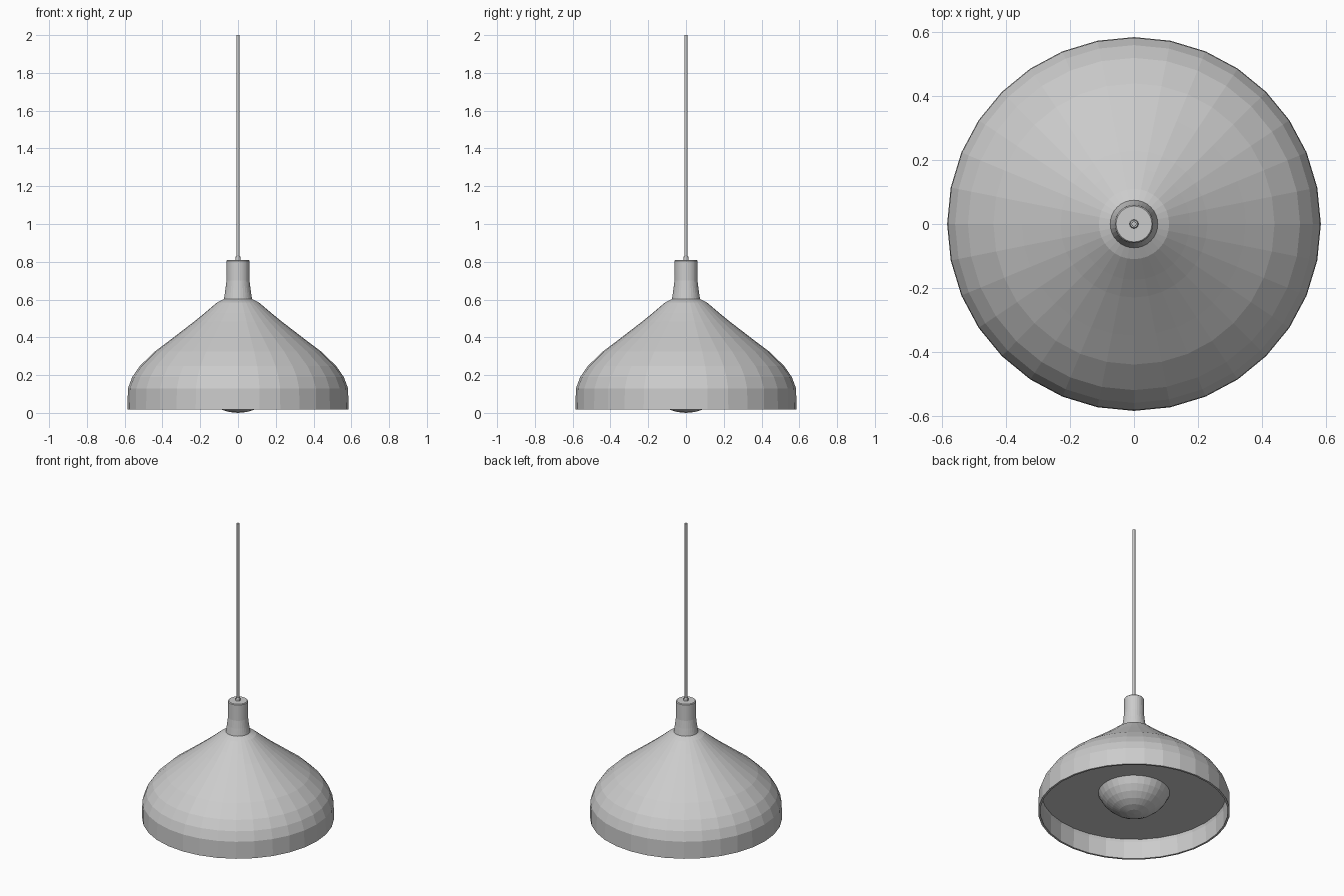
import bpy, bmesh
from math import sin, cos, pi, radians

if "Cube" in bpy.data.objects:
    bpy.data.objects.remove(bpy.data.objects["Cube"])


def lathe(name, profile, sides=32):
    """Spin (radius, z) points about z; points with zero radius become poles."""
    bm = bmesh.new()
    rings = []
    for r, z in profile:
        count = sides if r > 0 else 1
        rings.append([bm.verts.new((r * cos(2 * pi * i / sides),
                                    r * sin(2 * pi * i / sides), z))
                      for i in range(count)])
    for a, b in zip(rings, rings[1:]):
        for i in range(sides):
            j = (i + 1) % sides
            if len(a) == 1:
                bm.faces.new((a[0], b[j], b[i]))
            elif len(b) == 1:
                bm.faces.new((a[i], a[j], b[0]))
            else:
                bm.faces.new((a[i], a[j], b[j], b[i]))
    bmesh.ops.recalc_face_normals(bm, faces=bm.faces)
    mesh = bpy.data.meshes.new(name)
    bm.to_mesh(mesh)
    bm.free()
    obj = bpy.data.objects.new(name, mesh)
    bpy.context.collection.objects.link(obj)
    return obj


# Bell shade: outer skin, rolled under the rim, closed by the recessed panel
outer = [(0.0, 0.605), (0.07, 0.605), (0.11, 0.585), (0.175, 0.53),
         (0.23, 0.485), (0.35, 0.393), (0.44, 0.325), (0.52, 0.248),
         (0.56, 0.19), (0.583, 0.13), (0.585, 0.017)]
inner = [(0.572, 0.017), (0.57, 0.13), (0.565, 0.148), (0.0, 0.148)]
lathe("shade", outer + inner)

# Bulb dome hanging below the panel
R = 0.236
dome = [(R * sin(radians(a)), R - R * cos(radians(a)))
        for a in (0, 11.25, 22.5, 33.75, 45, 56.25, 69)]
lathe("bulb", dome + [(0.0, dome[-1][1])])

# Flared socket neck
lathe("socket_neck", [(0.0, 0.60), (0.075, 0.60), (0.067, 0.65), (0.061, 0.70),
                      (0.06, 0.805), (0.056, 0.81), (0.0, 0.81)])

# Cord grip and hanging cord
lathe("cord_grip", [(0.0, 0.80), (0.014, 0.80), (0.014, 0.825),
                    (0.011, 0.83), (0.0, 0.83)], 16)
lathe("cord", [(0.0, 0.80), (0.008, 0.80), (0.008, 2.0), (0.0, 2.0)], 16)
